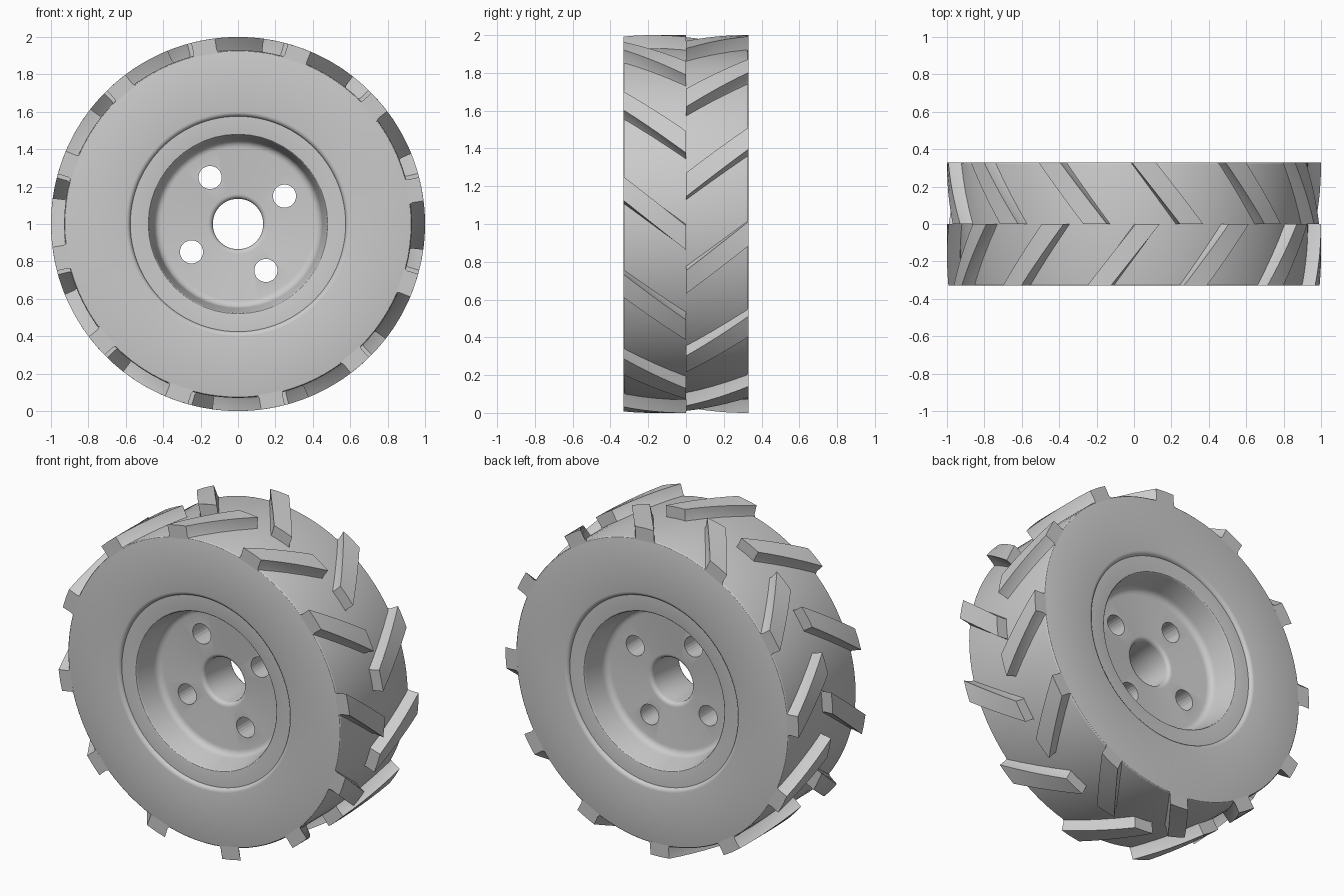
import bpy, bmesh
from math import sin, cos, pi, radians

cube = bpy.data.objects.get("Cube")
if cube:
    bpy.data.objects.remove(cube, do_unlink=True)

HALF = 0.33        # half width of the wheel
TYRE_R = 0.93      # radius between the tread lugs
LUGS = 12          # lugs on each side

grey = bpy.data.materials.new("plain grey")
grey.use_nodes = True
COLOUR = (0.6, 0.6, 0.6, 1)
grey.diffuse_color = COLOUR
grey.node_tree.nodes["Principled BSDF"].inputs["Base Color"].default_value = COLOUR


def polar(r, a, y):
    """Point on the wheel: a is clockwise from the top, axis along y."""
    return (r * sin(a), y, 1 + r * cos(a))


def finish(name, bm, smooth=30):
    bmesh.ops.recalc_face_normals(bm, faces=bm.faces)
    mesh = bpy.data.meshes.new(name)
    bm.to_mesh(mesh)
    bm.free()
    obj = bpy.data.objects.new(name, mesh)
    bpy.context.collection.objects.link(obj)
    mesh.materials.append(grey)
    bpy.ops.object.select_all(action="DESELECT")
    bpy.context.view_layer.objects.active = obj
    obj.select_set(True)
    if smooth:
        bpy.ops.object.shade_smooth_by_angle(angle=radians(smooth))
    return obj


def lathe(name, half_profile, sides):
    """Turn a front half profile of (radius, y), mirrored to the back."""
    profile = half_profile + [(r, -y) for r, y in reversed(half_profile)]
    bm = bmesh.new()
    rings = [[bm.verts.new(polar(r, 2 * pi * i / sides, y)) for i in range(sides)]
             for r, y in profile]
    for k, ring in enumerate(rings):
        following = rings[(k + 1) % len(rings)]
        for i in range(sides):
            j = (i + 1) % sides
            bm.faces.new((ring[i], ring[j], following[j], following[i]))
    return finish(name, bm)


def arc(r, y, radius, start, end, steps=4):
    """Fillet points in the profile plane."""
    angles = [radians(start + (end - start) * i / steps) for i in range(steps + 1)]
    return [(r + radius * cos(a), y + radius * sin(a)) for a in angles]


# Tyre: flat sidewalls, rounded bead edge, cylindrical tread base
lathe("tyre",
      [(0.56, -HALF + 0.03)]
      + arc(0.6, -HALF + 0.025, 0.025, 180, 270)
      + arc(TYRE_R - 0.01, -HALF + 0.01, 0.01, 270, 360, 3), 96)

# Rim: lip ring, deep well, filleted disc and rounded centre bore
rim = lathe("rim",
            [(0.62, -HALF + 0.05), (0.6, -HALF + 0.022)]
            + arc(0.485, -HALF + 0.03, 0.01, 270, 180, 3)
            + arc(0.41, -0.18, 0.04, 0, 90)
            + arc(0.16, -0.115, 0.025, 270, 180), 48)

# Four bolt holes cut through the disc
for i in range(4):
    a = radians(-31 + 90 * i)
    bm = bmesh.new()
    ends = [[bm.verts.new((0.29 * sin(a) + 0.062 * sin(2 * pi * k / 24), y,
                           1 + 0.29 * cos(a) + 0.062 * cos(2 * pi * k / 24)))
             for k in range(24)] for y in (-0.25, 0.25)]
    for end in ends:
        bm.faces.new(end)
    for k in range(24):
        j = (k + 1) % 24
        bm.faces.new((ends[0][k], ends[0][j], ends[1][j], ends[1][k]))
    cutter = finish("bolt_hole_cutter", bm, smooth=0)
    cutter.hide_render = True
    bpy.context.view_layer.objects.active = rim
    mod = rim.modifiers.new("bolt_hole", "BOOLEAN")
    mod.operation, mod.solver, mod.object = "DIFFERENCE", "EXACT", cutter
    bpy.ops.object.modifier_apply(modifier=mod.name)
    bpy.data.objects.remove(cutter, do_unlink=True)
bpy.ops.object.select_all(action="DESELECT")
rim.select_set(True)
bpy.ops.object.shade_smooth_by_angle(angle=radians(30))


def tread_lug(name, side, outer_angle):
    """Slanted block wrapped on the tread, from the sidewall to the middle."""
    steps, skew, half_width = 6, 15, 3.7
    bm = bmesh.new()
    sections = []
    for s in range(steps + 1):
        t = s / steps
        mid = outer_angle + skew * t
        y = side * HALF * (1 - t)
        outline = [(TYRE_R - 0.008, -half_width - 0.6), (TYRE_R + 0.01, -half_width - 0.1),
                   (1, -half_width), (1, 0), (1, half_width),
                   (TYRE_R + 0.01, half_width + 0.1), (TYRE_R - 0.008, half_width + 0.6)]
        sections.append([bm.verts.new(polar(r, radians(mid + w), y)) for r, w in outline])
    for a, b in zip(sections, sections[1:]):
        for k in range(len(a)):
            j = (k + 1) % len(a)
            bm.faces.new((a[k], a[j], b[j], b[k]))
    bm.faces.new(sections[0])
    bm.faces.new(sections[-1])
    return finish(name, bm)


# Two staggered rows of lugs
for row, side, start in (("front", -1, -10.8), ("back", 1, 3)):
    for i in range(LUGS):
        tread_lug(f"{row}_tread_lug_{i + 1}", side, start + i * 360 / LUGS)
